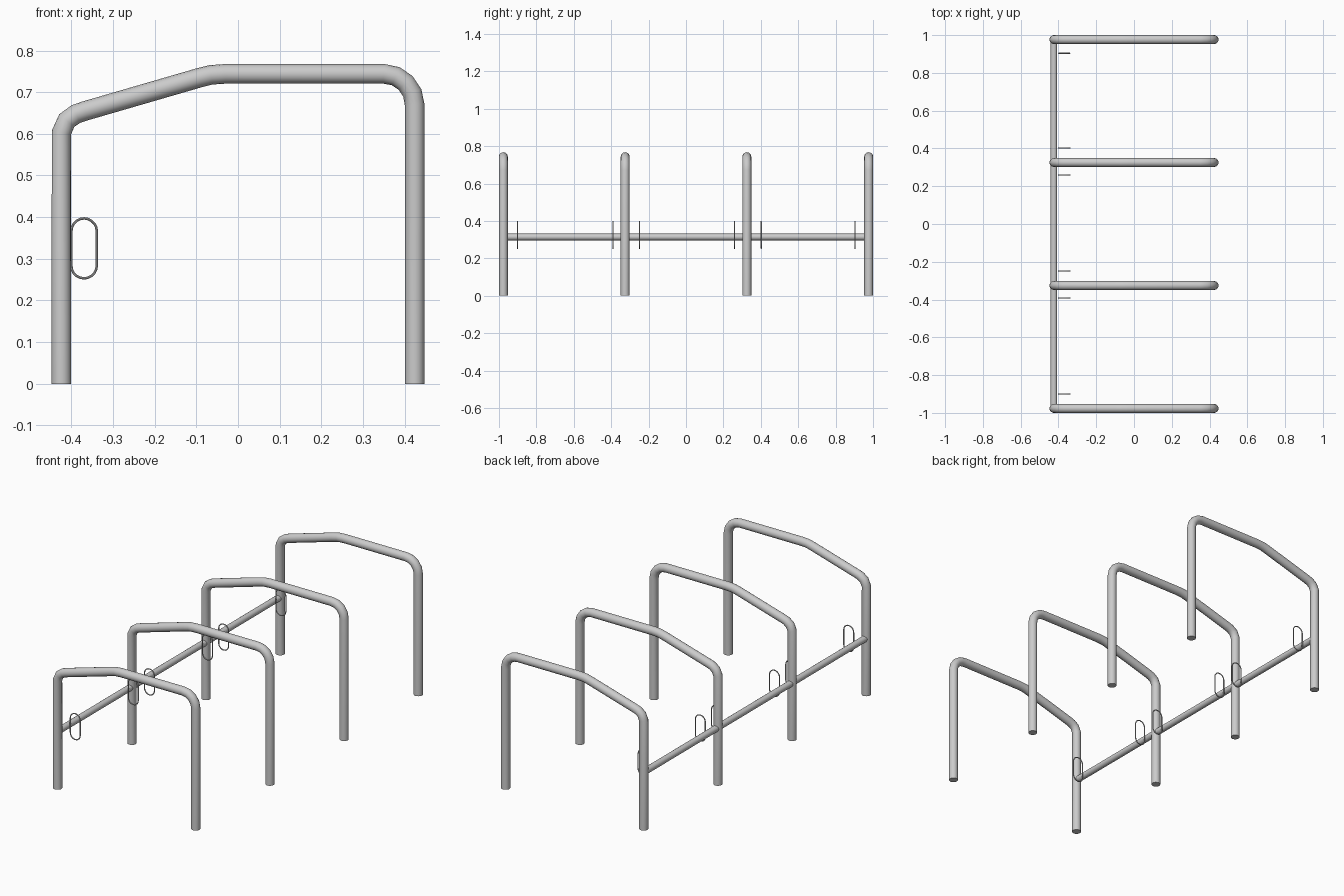
import bpy
from math import sin, cos, pi, radians

if "Cube" in bpy.data.objects:
    bpy.data.objects.remove(bpy.data.objects["Cube"])


def tube(name, points, radius, res, cyclic=False):
    """Sweep a round section along a polyline lying in any plane; return a mesh object."""
    cu = bpy.data.curves.new(name, 'CURVE')
    cu.dimensions = '3D'
    cu.bevel_depth = radius
    cu.bevel_resolution = res
    cu.use_fill_caps = not cyclic
    sp = cu.splines.new('POLY')
    sp.points.add(len(points) - 1)
    for p, co in zip(sp.points, points):
        p.co = (*co, 1)
    sp.use_cyclic_u = cyclic
    ob = bpy.data.objects.new(name, cu)
    bpy.context.collection.objects.link(ob)
    bpy.ops.object.select_all(action='DESELECT')
    ob.select_set(True)
    bpy.context.view_layer.objects.active = ob
    bpy.ops.object.convert(target='MESH')
    ob = bpy.context.object
    bpy.ops.object.shade_smooth_by_angle(angle=radians(40))
    return ob


def repeat(ob, ys):
    """Place the object at the first y and linked copies at the others."""
    ob.location.y = ys[0]
    for y in ys[1:]:
        c = ob.copy()
        c.location.y = y
        bpy.context.collection.objects.link(c)


R = 0.0235          # hoop tube radius
X = 0.424           # leg centre line
END = 1 - R         # y of the outer hoops

# Bent hoops: low front shoulder, sloped run, flat top, rounded rear corner
path = [(-X, 0), (-X, 0.603), (-0.411, 0.632), (-0.389, 0.6475), (-0.367, 0.655),
        (-0.095, 0.734), (-0.065, 0.7415), (-0.03, 0.744)]
path += [(0.35 + 0.074 * sin(a), 0.67 + 0.074 * cos(a))
         for a in (i * pi / 8 for i in range(5))]
path.append((X, 0))
hoop = tube("hoop", [(x, 0, z) for x, z in path], R, 6)
repeat(hoop, [-END, -END / 3, END / 3, END])

# Long rail joining the legs
tube("connecting_rail", [(-X, -END, 0.314), (-X, END, 0.314)], 0.0175, 6)

# Oblong locking loops welded to the rail
r = 0.0305
loop = []
for zc, start in ((0.3665, 0), (0.2835, pi)):
    loop += [(-0.3695 + r * cos(start + i * pi / 10), 0, zc + r * sin(start + i * pi / 10))
             for i in range(11)]
ring = tube("locking_loop", loop, 0.003, 2, cyclic=True)
repeat(ring, [-0.90, -0.391, -0.249, 0.26, 0.402, 0.904])
